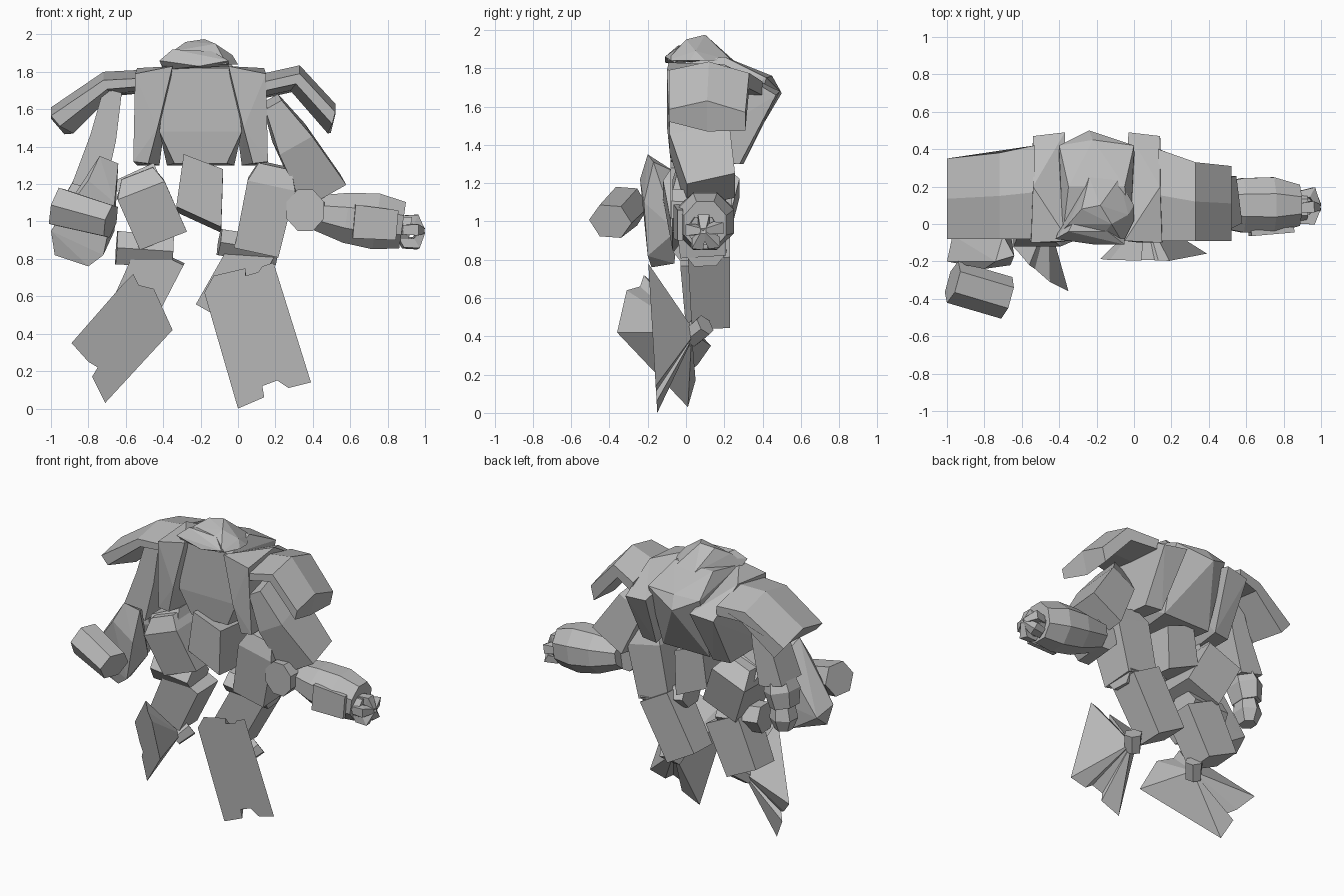
import bpy, bmesh, math
from mathutils import Vector

cube = bpy.data.objects.get("Cube")
if cube:
    bpy.data.objects.remove(cube, do_unlink=True)

grey = bpy.data.materials.new("plain grey")
grey.use_nodes = True
colour = (.5, .5, .5, 1)
grey.diffuse_color = colour
grey.node_tree.nodes["Principled BSDF"].inputs["Base Color"].default_value = colour


def finish(name, bm):
    bmesh.ops.recalc_face_normals(bm, faces=bm.faces)
    mesh = bpy.data.meshes.new(name)
    bm.to_mesh(mesh)
    bm.free()
    mesh.materials.append(grey)
    part = bpy.data.objects.new(name, mesh)
    bpy.context.collection.objects.link(part)
    return part


def hull(name, points):
    """Faceted block wrapped around a few corner points."""
    bm = bmesh.new()
    for point in points:
        bm.verts.new(point)
    result = bmesh.ops.convex_hull(bm, input=bm.verts)
    loose = [g for g in result["geom_interior"] if isinstance(g, bmesh.types.BMVert)]
    bmesh.ops.delete(bm, geom=loose, context="VERTS")
    return finish(name, bm)


def loft(name, rings):
    """Closed shape through matching rings of points."""
    bm = bmesh.new()
    loops = [[bm.verts.new(p) for p in ring] for ring in rings]
    for low, high in zip(loops, loops[1:]):
        for i in range(len(low)):
            j = (i + 1) % len(low)
            bm.faces.new((low[i], low[j], high[j], high[i]))
    bm.faces.new(loops[0])
    bm.faces.new(loops[-1][::-1])
    return finish(name, bm)


def beam(name, stations, sides=4):
    """Limb through stations of (centre, width, depth)."""
    axis = (Vector(stations[-1][0]) - Vector(stations[0][0])).normalized()
    across = axis.cross(Vector((0, 1, 0))).normalized()
    deep = across.cross(axis)
    grow = .5 / math.cos(math.pi / sides)
    angles = [(i + .5) * math.tau / sides for i in range(sides)]
    return loft(name, [[Vector(c) + across * w * grow * math.cos(t) + deep * d * grow * math.sin(t)
                        for t in angles] for c, w, d in stations])


def mirrored(points, centre=-.2):
    return [(2 * centre - x, y, z) for x, y, z in points]


def shoulder(name, root, bend, tip, front, backs):
    """Bent plate, thickest along its middle; each spot is (x, z, inner x, inner z)."""
    rings = []
    for t, drop, thin in ((0, .045, .4), (.5, 0, 1), (1, .06, .6)):
        spots = list(zip((root, bend, tip), backs))
        outer = [(x, front + (b - front) * t, z - drop) for (x, z, _, _), b in spots]
        inner = [(x + (u - x) * thin, front + (b - front) * t, z - drop + (w - z) * thin)
                 for (x, z, u, w), b in spots]
        rings.append(outer + inner[::-1])
    loft(name, rings)


def foot(name, outline, tip, shrink=.12):
    """Notched sole narrowing back to the ankle."""
    tip = Vector(tip)
    sole = [Vector(p) for p in outline]
    loft(name, [sole, [tip + (p - tip) * shrink for p in sole]])
    beam(name + "_ankle", [(tip + Vector((-.03, -.03, -.03)), .09, .1),
                           (tip + Vector((.03, .05, .04)), .11, .1)], 6)


# torso with its hunched back
half = [(-.02, -.05, 1.82), (.02, -.05, 1.48), (-.06, -.03, 1.31),
        (.0, .42, 1.75), (-.02, .28, 1.3), (-.05, .2, 1.86)]
hull("torso", half + mirrored(half) + [(-.24, .5, 1.67), (-.22, .45, 1.76)])

# slabs wrapping each side of the chest
slab = [(-.05, -.09, 1.83), (.15, -.1, 1.79), (.03, -.1, 1.5), (.08, -.08, 1.31), (.16, -.08, 1.32),
        (-.03, .49, 1.68), (.14, .47, 1.66), (.02, .3, 1.3), (.14, .28, 1.3), (.14, .2, 1.82)]
hull("left_chest_slab", slab)
hull("right_chest_slab", mirrored(slab))

# head
hull("head", [(-.41, -.06, 1.83), (-.2, -.1, 1.85), (-.06, -.1, 1.84), (0, .02, 1.84), (0, .1, 1.84),
              (-.08, .24, 1.84), (-.24, .25, 1.84), (-.35, .0, 1.91), (-.28, .08, 1.96),
              (-.18, .1, 1.975), (-.12, .0, 1.95), (-.03, .05, 1.89)])
hull("brow", [(-.42, -.08, 1.86), (-.4, -.03, 1.81), (-.21, -.11, 1.83), (-.05, -.11, 1.86),
              (-.05, -.06, 1.83), (-.35, -.04, 1.92), (-.14, -.04, 1.91), (-.28, .1, 1.9)])

# shoulder plates
shoulder("left_shoulder_plate", (.13, 1.79, .14, 1.67), (.33, 1.835, .28, 1.7),
         (.52, 1.63, .48, 1.47), -.09, [.4, .33, .31])
shoulder("right_shoulder_plate", (-.53, 1.81, -.53, 1.7), (-.72, 1.8, -.67, 1.68),
         (-1, 1.61, -.88, 1.47), -.08, [.42, .38, .35])

# left arm, held out to the side
beam("left_upper_arm", [((.18, -.01, 1.64), .1, .16), ((.29, .07, 1.44), .2, .32),
                        ((.45, .13, 1.16), .26, .26)])
beam("left_elbow", [((.36, -.07, 1.06), .22, .2), ((.37, .15, 1.06), .2, .19)], 8)
beam("left_forearm", [((.4, .1, 1.05), .18, .22), ((.58, .1, 1.02), .27, .29),
                      ((.74, .1, 1.0), .3, .3), ((.88, .1, .98), .25, .22)], 8)
beam("left_forearm_panel", [((.62, -.05, 1.0), .18, .03), ((.85, -.03, .98), .16, .03)])
beam("left_wrist", [((.85, .09, .96), .13, .16), ((.92, .09, .95), .15, .15)], 6)
for i in range(5):
    turn = i * math.tau / 5 + .4
    y, z = .09 + .07 * math.cos(turn), .94 + .07 * math.sin(turn)
    beam(f"left_finger_{i}", [((.87, y, z), .05, .05), ((.95, y * 1.1, z), .06, .06),
                              ((.99, .09, .95), .03, .03)])

# right arm, hanging behind its forward guard
beam("right_upper_arm", [((-.67, .1, 1.7), .1, .18), ((-.72, .1, 1.45), .14, .2),
                         ((-.8, .1, 1.18), .18, .22)])
beam("right_elbow", [((-.79, .1, 1.24), .14, .16), ((-.82, .11, 1.13), .2, .22),
                     ((-.84, .11, 1.02), .16, .18)], 6)
beam("right_hand", [((-.83, .11, 1.04), .12, .14), ((-.84, .12, .94), .16, .16),
                    ((-.84, .12, .86), .1, .1)], 6)
hull("right_forearm", [(-.74, -.2, 1.35), (-.64, -.17, 1.31), (-.66, -.22, 1.1), (-.72, -.2, .82),
                       (-.8, -.18, .76), (-.98, -.16, .82), (-1, -.2, .95), (-.8, -.24, 1.22),
                       (-.7, -.06, 1.26), (-.66, -.05, .95), (-.78, -.06, .78), (-.97, -.06, .9)])
beam("right_fist", [((-.97, -.31, 1.08), .2, .2), ((-.68, -.395, 1.0), .17, .2)], 6)

# pelvis, leaning to one side
hull("pelvis", [(x, y, z - .03 * (y > 0)) for y in (-.08, .24) for x, z in
                ((-.29, 1.36), (-.08, 1.28), (-.09, .97), (-.33, 1.08))])

# left leg
beam("left_thigh", [((.2, .06, 1.3), .18, .2), ((.18, .07, 1.2), .26, .28),
                    ((.1, .09, .84), .24, .24)])
beam("left_knee", [((-.1, .08, .89), .14, .2), ((.21, .1, .84), .15, .2)], 6)
beam("left_shin", [((.09, .12, .87), .24, .22), ((-.12, .13, .5), .24, .2)])
foot("left_foot", [(x, -.15 - .06 * z, z) for x, z in (
    (-.18, .62), (-.13, .71), (.04, .75), (.04, .71), (.11, .73), (.13, .76), (.19, .78),
    (.39, .14), (.27, .11), (.21, .15), (.13, .12), (.14, .06), (0, 0))], (.06, .05, .42))

# right leg
beam("right_hip", [((-.64, .05, 1.15), .14, .2), ((-.42, .05, 1.24), .16, .2)], 6)
beam("right_thigh", [((-.54, .06, 1.26), .18, .26), ((-.52, .08, 1.17), .27, .4),
                     ((-.4, .07, .9), .27, .28)])
beam("right_knee", [((-.65, .05, .86), .18, .17), ((-.35, .06, .84), .16, .22)], 6)
beam("right_shin", [((-.41, .08, .83), .27, .22), ((-.57, .1, .5), .25, .2)])
foot("right_foot", [(-.35, -.36, .42), (-.71, .01, .03), (-.78, .05, .17), (-.75, .02, .22),
                    (-.8, .06, .25), (-.89, .13, .35), (-.61, -.16, .67), (-.56, -.22, .72),
                    (-.53, -.24, .66), (-.45, -.31, .64)], (-.46, .03, .42))
